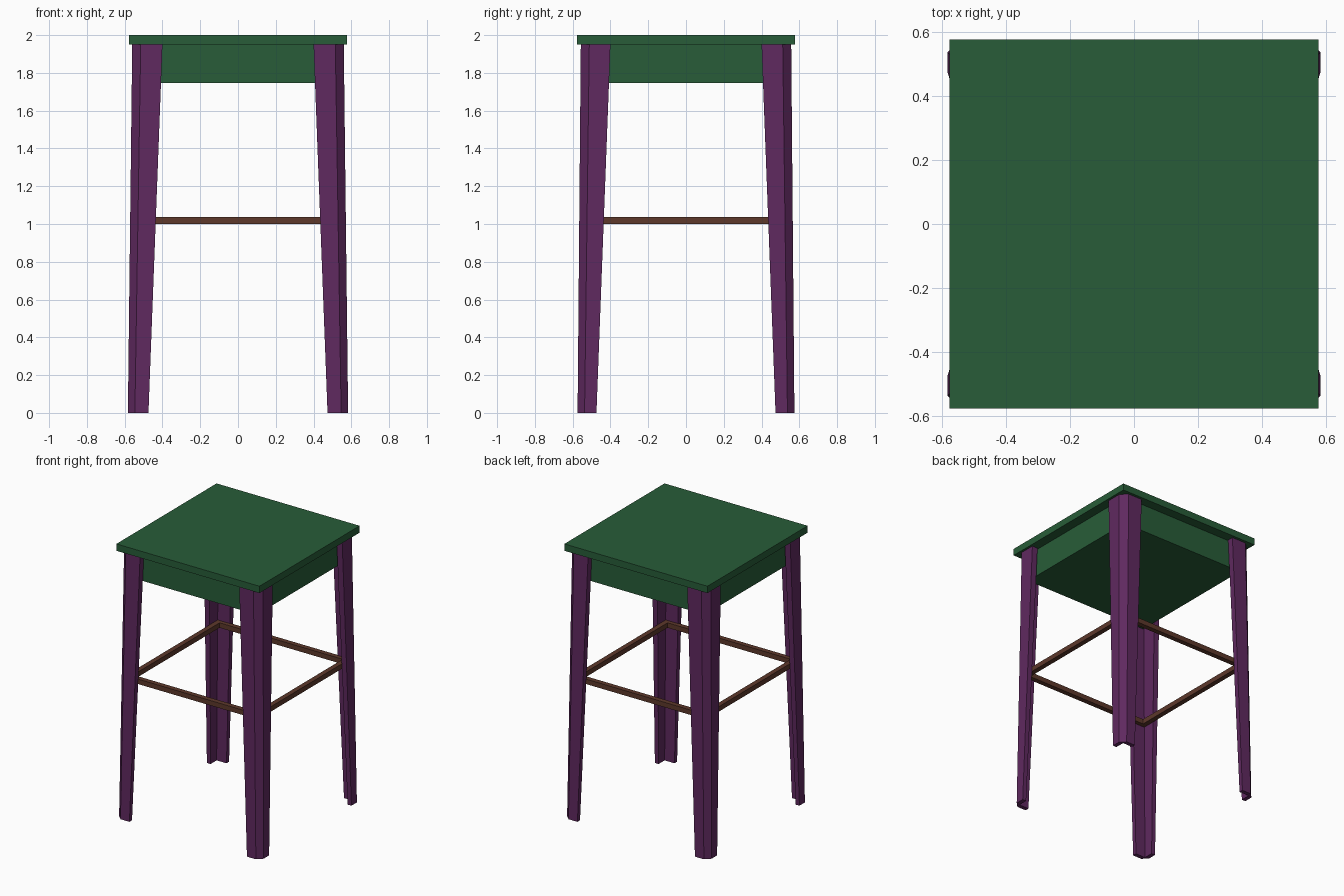
import bpy
import bmesh
from math import pi
from mathutils import Matrix

SEAT_HALF, SEAT_BOTTOM, SEAT_TOP = 0.577, 1.95, 2.0
RING_HALF, BAR = 0.533, 0.036

old = bpy.data.objects.get("Cube")
if old:
    bpy.data.objects.remove(old, do_unlink=True)


def material(name, color):
    mat = bpy.data.materials.new(name)
    mat.use_nodes = True
    mat.diffuse_color = (*color, 1)
    mat.node_tree.nodes["Principled BSDF"].inputs["Base Color"].default_value = (*color, 1)
    return mat


def finish(name, bm, mat):
    bmesh.ops.recalc_face_normals(bm, faces=bm.faces)
    mesh = bpy.data.meshes.new(name)
    bm.to_mesh(mesh)
    bm.free()
    mesh.materials.append(mat)
    obj = bpy.data.objects.new(name, mesh)
    bpy.context.collection.objects.link(obj)
    return obj


def slab(name, half, bottom, top, mat):
    bm = bmesh.new()
    place = Matrix.Translation((0, 0, (bottom + top) / 2))
    size = Matrix.Diagonal((2 * half, 2 * half, top - bottom, 1))
    bmesh.ops.create_cube(bm, size=1, matrix=place @ size)
    return finish(name, bm, mat)


def angle_section(bm, outer_x, outer_y, inner, thick, chamfer, z):
    """L-shaped leg section with a chamfered outside corner."""
    points = [
        (inner, outer_y), (outer_x - chamfer, outer_y),
        (outer_x, outer_y - chamfer), (outer_x, inner),
        (outer_x - thick, inner), (outer_x - thick, outer_y - thick),
        (inner, outer_y - thick),
    ]
    return [bm.verts.new((x, y, z)) for x, y in points]


green = material("dark green", (0.021, 0.108, 0.04))
purple = material("plum purple", (0.115, 0.022, 0.115))
brown = material("dark brown", (0.11, 0.04, 0.024))

# Seat board and the box apron beneath it
slab("seat", SEAT_HALF, SEAT_BOTTOM, SEAT_TOP, green)
slab("apron", 0.507, 1.747, SEAT_BOTTOM, green)

# Tapered, splayed legs, one built and mirrored to all corners
bm = bmesh.new()
low = angle_section(bm, 0.583, 0.574, 0.474, 0.03, 0.037, 0)
high = angle_section(bm, 0.56, 0.557, 0.4, 0.045, 0.045, SEAT_BOTTOM)
bm.faces.new(low)
bm.faces.new(high)
for i in range(len(low)):
    j = (i + 1) % len(low)
    bm.faces.new((low[i], low[j], high[j], high[i]))
legs = finish("legs", bm, purple)
mirror = legs.modifiers.new("four corners", "MIRROR")
mirror.use_axis = (True, True, False)

# Square footrest ring: four butted bars joining the legs
bm = bmesh.new()
for side in range(4):
    turn = Matrix.Rotation(side * pi / 2, 4, "Z")
    place = Matrix.Translation((-BAR / 2, RING_HALF - BAR / 2, 1.0 + BAR / 2))
    size = Matrix.Diagonal((2 * RING_HALF - BAR, BAR, BAR, 1))
    bmesh.ops.create_cube(bm, size=1, matrix=turn @ place @ size)
finish("footrest_ring", bm, brown)
